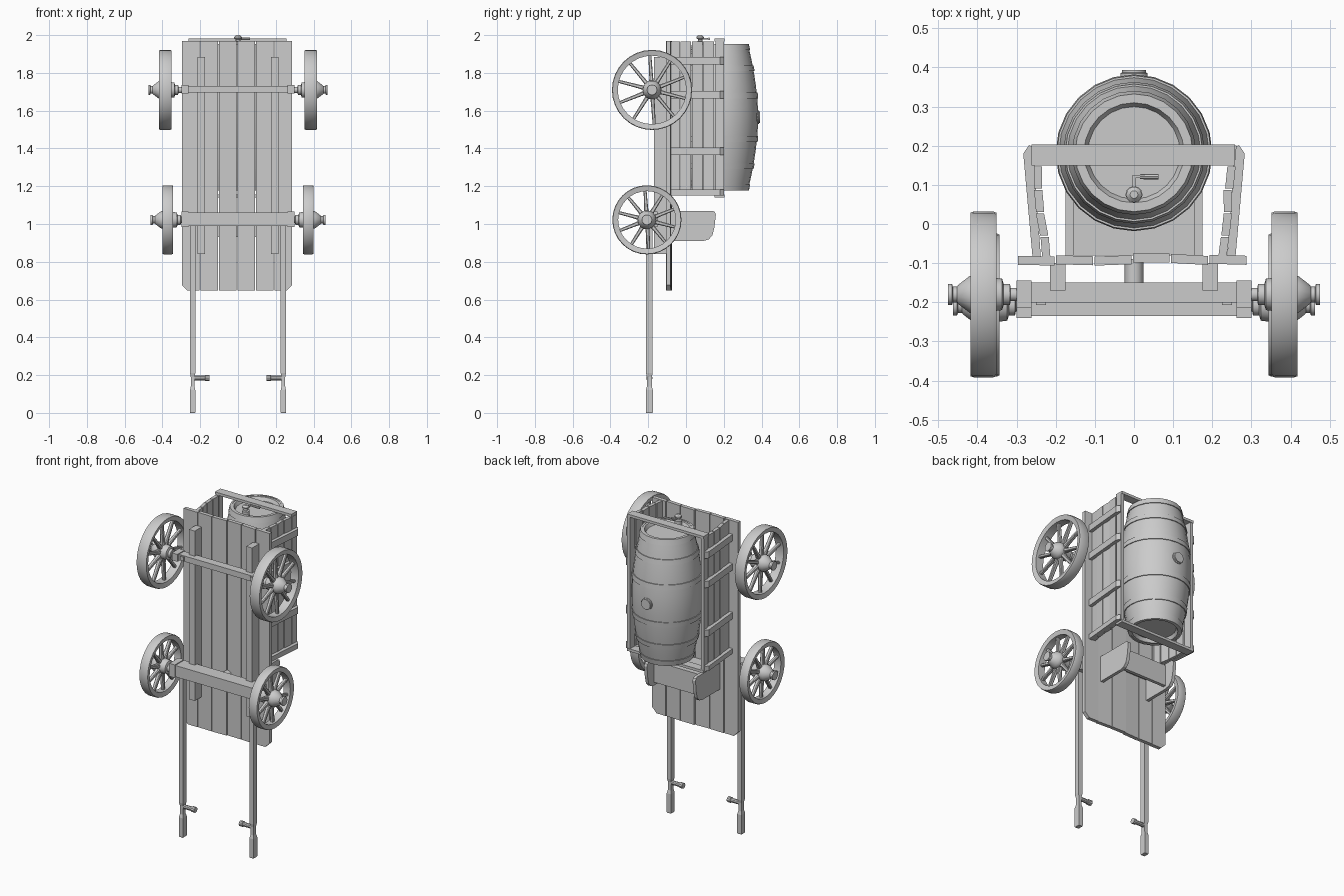
import bpy, bmesh, math, random
from mathutils import Matrix, Vector

if "Cube" in bpy.data.objects:
    bpy.data.objects.remove(bpy.data.objects["Cube"])

random.seed(4)
ALONG_Z = Matrix.Identity(4)
ALONG_X = Matrix(((0, 0, 1, 0), (1, 0, 0, 0), (0, 1, 0, 0), (0, 0, 0, 1)))   # local z -> x
ALONG_Y = Matrix(((0, 1, 0, 0), (0, 0, 1, 0), (1, 0, 0, 0), (0, 0, 0, 1)))   # local z -> y


def finish(name, bm, smooth=False):
    bmesh.ops.recalc_face_normals(bm, faces=bm.faces)
    me = bpy.data.meshes.new(name)
    bm.to_mesh(me)
    bm.free()
    ob = bpy.data.objects.new(name, me)
    bpy.context.collection.objects.link(ob)
    if smooth:
        bpy.ops.object.select_all(action='DESELECT')
        bpy.context.view_layer.objects.active = ob
        ob.select_set(True)
        bpy.ops.object.shade_smooth_by_angle(angle=math.radians(35))
    return ob


def add_prism(bm, pts, a, b, mat=ALONG_Z):
    lo = [bm.verts.new(mat @ Vector((u, v, a))) for u, v in pts]
    hi = [bm.verts.new(mat @ Vector((u, v, b))) for u, v in pts]
    bm.faces.new(lo)
    bm.faces.new(hi)
    n = len(pts)
    for i in range(n):
        bm.faces.new((lo[i], lo[(i + 1) % n], hi[(i + 1) % n], hi[i]))


def prism(name, pts, a, b, mat=ALONG_Z):
    bm = bmesh.new()
    add_prism(bm, pts, a, b, mat)
    return finish(name, bm)


def box(name, x0, x1, y0, y1, z0, z1):
    return prism(name, [(x0, y0), (x1, y0), (x1, y1), (x0, y1)], z0, z1)


def add_lathe(bm, prof, mat, n, closed=False):
    # prof holds (radius, position along the axis)
    rings = [[bm.verts.new(mat @ Vector((r * math.cos(2 * math.pi * i / n),
              r * math.sin(2 * math.pi * i / n), h))) for i in range(n)] for r, h in prof]
    for k in range(len(rings) if closed else len(rings) - 1):
        a, b = rings[k], rings[(k + 1) % len(rings)]
        for i in range(n):
            j = (i + 1) % n
            bm.faces.new((a[i], a[j], b[j], b[i]))
    if not closed:
        bm.faces.new(rings[0])
        bm.faces.new(rings[-1])


def lathe(name, prof, loc, axis=ALONG_Z, n=12, closed=False):
    bm = bmesh.new()
    add_lathe(bm, prof, Matrix.Translation(loc) @ axis, n, closed)
    return finish(name, bm, True)


# floor planks, outer two with clipped corners
for i in range(6):
    x0, x1 = -0.297 + i * 0.098, -0.297 + i * 0.098 + 0.094
    d, e = random.uniform(-.005, .005), random.uniform(-.005, .005)
    bm = bmesh.new()
    c0, c1 = (0.03 if i == 0 else 0), (0.03 if i == 5 else 0)
    outline = [(1.968, x0), (0.647 + c0, x0), (0.647, x0 + c0), (0.647, x1 - c1),
               (0.647 + c1, x1), (1.968, x1)]
    outline = list(dict.fromkeys(outline))
    add_prism(bm, outline, -0.102, -0.079, ALONG_Y)
    for v in bm.verts:
        v.co.y += d + (e - d) * (v.co.x - x0) / (x1 - x0)
    finish(f"floor_plank_{i}", bm)

for s, side in ((-1, "left"), (1, "right")):
    # chassis beams
    x = s * 0.195
    box(f"chassis_beam_{side}", x - .02, x + .02, -0.17, -0.1, 0.84, 1.885)

    # pull shafts with grips and pegs
    x = s * 0.24
    bm = bmesh.new()
    prev = None
    for z, w, t in ((0, .013, .017), (.005, .014, .019), (.12, .014, .019),
                    (.14, .010, .013), (.19, .010, .013), (.21, .014, .017), (1.0, .014, .017)):
        ring = [bm.verts.new((x + a * w, -0.194 + b * t, z))
                for a, b in ((-1, -1), (1, -1), (1, 1), (-1, 1))]
        if prev:
            for i in range(4):
                bm.faces.new((prev[i], prev[(i + 1) % 4], ring[(i + 1) % 4], ring[i]))
        else:
            bm.faces.new(ring)
        prev = ring
    bm.faces.new(prev)
    finish(f"pull_shaft_{side}", bm)
    lathe(f"shaft_peg_{side}", [(.013, 0), (.013, s * -.065), (.017, s * -.067), (.017, s * -.088)],
          (x, -0.194, 0.185), ALONG_X, 10)

    # leaning side boards
    ys = [-0.1, -0.03, 0.03, 0.09, 0.15]
    for i in range(4):
        y0, y1 = ys[i] + .001, ys[i + 1] - .003
        a = 0.215 + (y0 + .1) * 0.09 + random.uniform(-.004, .004)
        b = 0.215 + (y1 + .1) * 0.09 + random.uniform(-.004, .004)
        prism(f"side_board_{side}_{i}", [(s * a, y0), (s * (a + .021), y0), (s * (b + .021), y1), (s * b, y1)],
              1.155, 1.965)
    prism(f"side_rail_{side}", [(s * .238, .155), (s * .258, .155), (s * .262, .2), (s * .242, .2)],
          1.155, 1.965)
    # leaning posts outside the boards
    for i, (z0, z1) in enumerate(((1.152, 1.182), (1.365, 1.405), (1.665, 1.705), (1.845, 1.885))):
        prism(f"side_post_{side}_{i}", [(s * .237, -.1), (s * .258, -.1), (s * .283, .18),
                                        (s * .268, .202), (s * .258, .195)], z0, z1)

    # seat side panels with rounded corners
    pts = [(-.08, .91), (.09, .91), (.12, .918), (.14, .94), (.15, .98), (.158, 1.05), (.152, 1.064),
           (.14, 1.07), (-.08, 1.07)]
    prism(f"seat_side_{side}", pts, s * .155, s * .175, ALONG_X)

# seat plank and back board
box("seat_plank", -.155, .155, .07, .09, .93, 1.06)
box("seat_back_board", -.155, .155, -.08, .09, 1.04, 1.06)

# cross bars over both barrel ends
box("cross_bar_rear", -.262, .258, .15, .203, 1.965, 1.981)
box("cross_bar_front", -.262, .258, .15, .203, 1.139, 1.155)

# axles and king pin
box("rear_axle", -.27, .27, -.2, -.15, 1.695, 1.73)
box("front_axle", -.27, .27, -.235, -.15, .99, 1.06)
lathe("king_pin", [(.024, -.16), (.024, -.09)], (0, 0, 1.025), ALONG_Y, 12)
for s, side in ((-1, "left"), (1, "right")):
    box(f"rear_axle_block_{side}", s * .262, s * .3, -.215, -.145, 1.69, 1.735)
    box(f"front_axle_block_{side}", s * .262, s * .3, -.24, -.15, .985, 1.065)
    box(f"axle_bolt_{side}", s * .225, s * .25, -.207, -.19, 1.7, 1.725)


def wheel(name, s, cx, cy, cz, R, half, spokes):
    c = Vector((s * cx, cy, cz))
    r = R - .031
    # rim
    lathe(name + "_rim", [(R - .003, -half), (R, -half * .75), (R, half * .75), (R - .003, half),
                          (r, half * .8), (r, -half * .8)], c, ALONG_X, 32, True)
    # hub and axle end
    prof = [(.017, -.09), (.017, -.07), (.027, -.068), (.027, -.052), (.04, -.048), (.045, -.01), (.05, .018),
            (.047, .035), (.024, .065), (.02, .067), (.02, .078), (.027, .08), (.027, .09)]
    lathe(name + "_hub", [(a, s * b) for a, b in prof], c, ALONG_X, 14)
    # spokes
    bm = bmesh.new()
    for k in range(spokes):
        rot = Matrix.Translation(c) @ Matrix.Rotation(2 * math.pi * (k + .1) / spokes, 4, 'X')
        prev = None
        for h, w in ((.03, .013), (.07, .010), (r + .008, .008)):
            ring = [bm.verts.new(rot @ Vector((a * w * 1.2, b * w, h)))
                    for a, b in ((-1, -.6), (-.6, -1), (.6, -1), (1, -.6), (1, .6), (.6, 1), (-.6, 1), (-1, .6))]
            if prev:
                for i in range(8):
                    bm.faces.new((prev[i], prev[(i + 1) % 8], ring[(i + 1) % 8], ring[i]))
            prev = ring
    finish(name + "_spokes", bm)


for s, side in ((-1, "left"), (1, "right")):
    wheel(f"rear_wheel_{side}", s, .385, -.18, 1.71, .212, .033, 10)
    wheel(f"front_wheel_{side}", s, .372, -.207, 1.022, .183, .028, 10)

# barrel body with recessed ends
BZ, BY = 1.565, 0.182


def bulge(h):
    return 0.2 - 0.055 * (abs(h) / 0.39) ** 1.8


hs = [-.385 + .77 * i / 14 for i in range(15)]
body = [(.118, -.365), (.128, -.385)] + [(bulge(h), h) for h in hs] + [(.128, .385), (.118, .365)]
lathe("barrel", body, (0, BY, BZ), n=24)
# barrel hoops
for i, (h0, h1) in enumerate(((-.388, -.355), (-.275, -.245), (-.13, -.1), (.1, .13), (.245, .275), (.355, .388))):
    ra, rb = bulge(h0), bulge(h1)
    lathe(f"barrel_hoop_{i}", [(ra + .005, h0), (rb + .005, h1), (rb - .006, h1), (ra - .006, h0)],
          (0, BY, BZ), n=24, closed=True)
# bung
lathe("bung", [(.036, .37), (.036, .385), (.031, .387), (.031, .393)], (0, 0, 1.565), ALONG_Y, 14)

# tap with cranked handle
lathe("tap", [(.022, 1.92), (.022, 1.965), (.012, 1.968), (.012, 1.978), (.02, 1.982), (.02, 1.99),
              (.01, 2.0)], (0, .075, 0), n=12)
box("tap_stem", -.004, .004, .085, .122, 1.976, 1.984)
box("tap_arm", -.004, .018, .117, .125, 1.976, 1.984)
lathe("tap_handle", [(.006, .015), (.007, .03), (.007, .063)], (0, .121, 1.98), ALONG_X, 8)
